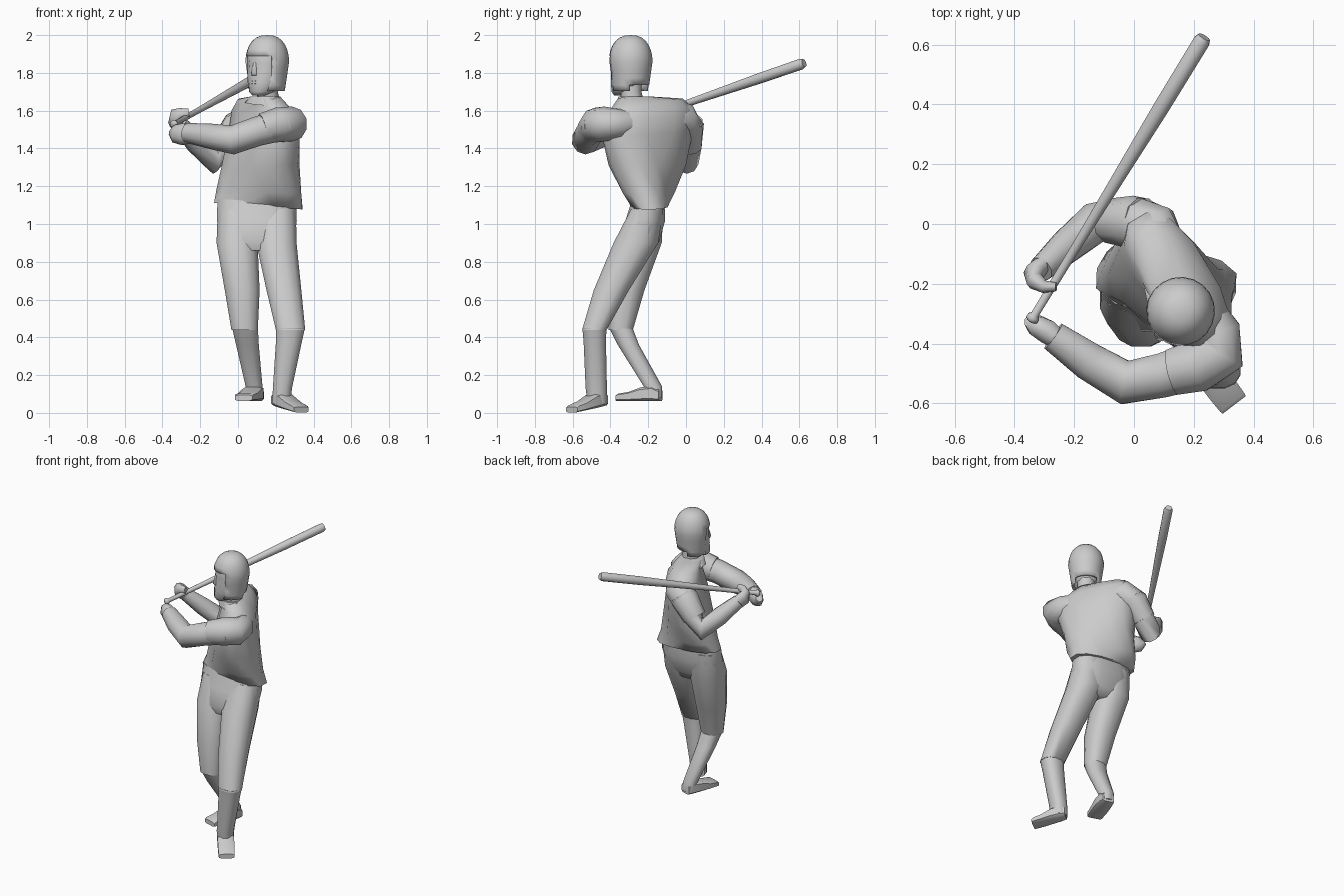
import bpy, bmesh, math
from mathutils import Vector as V

UP = V((0, 0, 1))


def finish(name, bm, angle=40):
    bmesh.ops.recalc_face_normals(bm, faces=bm.faces)
    me = bpy.data.meshes.new(name)
    bm.to_mesh(me)
    bm.free()
    ob = bpy.data.objects.new(name, me)
    bpy.context.collection.objects.link(ob)
    bpy.ops.object.select_all(action='DESELECT')
    ob.select_set(True)
    bpy.context.view_layer.objects.active = ob
    bpy.ops.object.shade_smooth_by_angle(angle=math.radians(angle))
    return ob


def loft(name, rings, n=10, square=1.0, angle=62):
    """Skin a list of (centre, u, v) rings; square < 1 gives boxier sections."""
    bm = bmesh.new()
    rows = []
    for c, u, v in rings:
        row = []
        for i in range(n):
            t = 2 * math.pi * (i + .5) / n
            co, si = math.cos(t), math.sin(t)
            co = math.copysign(abs(co) ** square, co)
            si = math.copysign(abs(si) ** square, si)
            row.append(bm.verts.new(c + u * co + v * si))
        rows.append(row)
    for a, b in zip(rows, rows[1:]):
        for i in range(n):
            j = (i + 1) % n
            bm.faces.new((a[i], a[j], b[j], b[i]))
    bm.faces.new(rows[0])
    bm.faces.new(rows[-1])
    return finish(name, bm, angle)


def level(data):
    """Horizontal rings from (x, y, z, half width, half depth, turn, tilt)."""
    out = []
    for x, y, z, a, b, *r in data:
        t = math.radians(r[0] if r else 0)
        tilt = r[1] if len(r) > 1 else 0
        out.append((V((x, y, z)), V((a * math.cos(t), a * math.sin(t), tilt)),
                    V((-b * math.sin(t), b * math.cos(t), 0))))
    return out


def tube(name, data, n=8, flat=1.0):
    """Rings square to a path of (x, y, z, radius)."""
    pts = [V(d[:3]) for d in data]
    rings = []
    for i, d in enumerate(data):
        t = (pts[min(i + 1, len(pts) - 1)] - pts[max(i - 1, 0)]).normalized()
        side = t.cross(UP).normalized()
        rings.append((pts[i], side * d[3] * flat, side.cross(t) * d[3]))
    return loft(name, rings, n)


# Shirt, twisting from square hips to turned shoulders
loft("shirt", level([
    (.108, -.19, 1.095, .24, .098, -2, -.018),
    (.11, -.195, 1.17, .228, .125, -16, -.01),
    (.12, -.205, 1.31, .228, .155, -44),
    (.138, -.205, 1.48, .262, .132, -59, -.01),
    (.145, -.195, 1.58, .26, .118, -59, -.03),
    (.135, -.205, 1.64, .205, .09, -60, -.025),
    (.145, -.27, 1.675, .085, .07, -60)]), 12, .8)
loft("collar", level([(.14, -.26, 1.635, .125, .095, -55, -.01),
                      (.145, -.28, 1.675, .085, .075, -50)]), 9)

# Trousers and lower legs
loft("hips", level([(.1, -.2, 1.13, .215, .088), (.1, -.215, 1.02, .217, .108),
                    (.1, -.25, .91, .205, .112), (.105, -.26, .86, .12, .09)]),
     12, .8)
legs = {
    "left": [(.2, -.205, 1.08, .11, .088), (.203, -.265, .9, .11, .122),
             (.243, -.395, .65, .095, .096), (.278, -.485, .44, .08, .067)],
    "right": [(0, -.205, 1.08, .11, .088), (-.005, -.245, .9, .112, .12),
              (.022, -.315, .65, .095, .098), (.035, -.345, .44, .072, .066)]}
shins = {
    "left": [(.278, -.485, .45, .079, .066), (.27, -.483, .38, .071, .061),
             (.235, -.475, .13, .052, .058), (.23, -.47, .05, .05, .052)],
    "right": [(.037, -.345, .45, .07, .064), (.05, -.305, .36, .062, .058),
              (.085, -.175, .14, .046, .05), (.09, -.17, .08, .045, .045)]}
for s in legs:
    loft(s + "_trouser_leg", level(legs[s]), 12, .85)
    loft(s + "_shin", level(shins[s]), 12, .85)


# Shoes: box lofts from heel to toe
def shoe(name, heel, toe):
    h, t = V(heel), V(toe)
    side = (t - h).cross(UP).normalized()
    rings = []
    for f, w, top in ((0, .036, .055), (.15, .045, .075), (.42, .05, .068),
                      (.7, .05, .045), (.95, .048, .036), (1, .046, .028)):
        c = h.lerp(t, f)
        rings.append((c + UP * top / 2, side * w * 1.1, UP * top * .55))
    loft(name, rings, 8, .45, 45)


shoe("left_shoe", (.205, -.435, .042), (.335, -.605, .003))
shoe("right_shoe", (.1, -.135, .065), (.03, -.36, .065))

# Sleeves flowing out of the shoulders, then arms
tube("left_sleeve", [(.23, -.27, 1.54, .06), (.28, -.36, 1.53, .08),
                     (.288, -.43, 1.53, .092), (.21, -.475, 1.525, .092),
                     (.13, -.495, 1.505, .081)], 10)
tube("left_arm", [(.25, -.46, 1.53, .085), (.1, -.505, 1.49, .078),
                  (-.03, -.53, 1.445, .077), (-.15, -.46, 1.465, .067),
                  (-.27, -.375, 1.482, .053)], 10)
tube("right_sleeve", [(.12, -.08, 1.56, .06), (.075, -.02, 1.56, .088),
                      (0, .005, 1.51, .092), (-.075, .01, 1.41, .077)], 10)
tube("right_arm", [(.03, .01, 1.54, .08), (-.06, .012, 1.43, .075),
                   (-.13, .005, 1.338, .072), (-.22, -.07, 1.43, .06),
                   (-.31, -.15, 1.53, .044)], 10)
# Hands closed round the handle
tube("left_hand", [(-.25, -.39, 1.48, .05), (-.29, -.36, 1.475, .062),
                   (-.325, -.34, 1.48, .055), (-.345, -.325, 1.5, .035)], 8, .7)
tube("right_hand", [(-.30, -.13, 1.51, .042), (-.335, -.165, 1.55, .05),
                    (-.33, -.19, 1.57, .045), (-.30, -.21, 1.585, .032),
                    (-.26, -.21, 1.59, .022)], 8, .7)

# Bat from knob to barrel
a, b = V((-.345, -.325, 1.525)), V((.235, .625, 1.852))
tube("bat", [(*a.lerp(b, f), r) for f, r in (
    (0, .014), (.006, .022), (.016, .022), (.024, .014), (.25, .016),
    (.55, .023), (.75, .028), (.985, .029), (1, .022))], 12)

# Head: neck, skull with jaw, nose and mouth
FACE = 230  # heading of the face in degrees
F = V((math.cos(math.radians(FACE)), math.sin(math.radians(FACE)), 0))
S = F.cross(UP)
C = V((.155, -.293, 0))


def head_ring(z, fwd, w, d):
    return C + F * fwd + UP * z, S * w, F * d


loft("neck", [head_ring(1.62, -.02, .065, .065), head_ring(1.7, .0, .058, .06),
              head_ring(1.78, .0, .065, .065)], 8)
loft("head", [head_ring(1.68, .072, .034, .03), head_ring(1.70, .045, .065, .07),
              head_ring(1.75, .022, .088, .092), head_ring(1.80, .012, .097, .099),
              head_ring(1.85, .008, .1, .098), head_ring(1.89, .005, .1, .104),
              head_ring(1.95, 0, .08, .085), head_ring(1.975, 0, .05, .05)], 14)
loft("nose", [head_ring(1.785, .1, .02, .015), head_ring(1.795, .105, .02, .02),
              head_ring(1.855, .098, .01, .01)], 6)
loft("mouth", [head_ring(1.735, .095, .024, .01), head_ring(1.743, .1, .03, .014),
               head_ring(1.75, .096, .026, .01), head_ring(1.757, .1, .028, .014),
               head_ring(1.765, .097, .022, .01)], 8)

# Helmet shell with an open face and side flaps
bm = bmesh.new()
bmesh.ops.create_uvsphere(bm, u_segments=20, v_segments=14, radius=1)
gone = []
for f in bm.faces:
    c = f.calc_center_median()
    if (c.y > .6 and c.z < .3) or c.z < -.8 or (c.y < -.45 and c.z < -.62):
        gone.append(f)
bmesh.ops.delete(bm, geom=gone, context='FACES')
for v in bm.verts:
    x, y, z = v.co
    r = max(math.hypot(x, y), .001)
    # taper the sides below the widest line, fill out the dome above it
    k = (1 + .25 * z) / max(r, .3) if z < 0 else r ** -.2
    v.co = C + S * x * k * .115 + F * y * k * .117 + UP * (
        1.86 + z * (.14 if z > 0 else .2))
shell = finish("helmet", bm, 45)
m = shell.modifiers.new("thickness", 'SOLIDIFY')
m.thickness = .014
m.offset = -1
